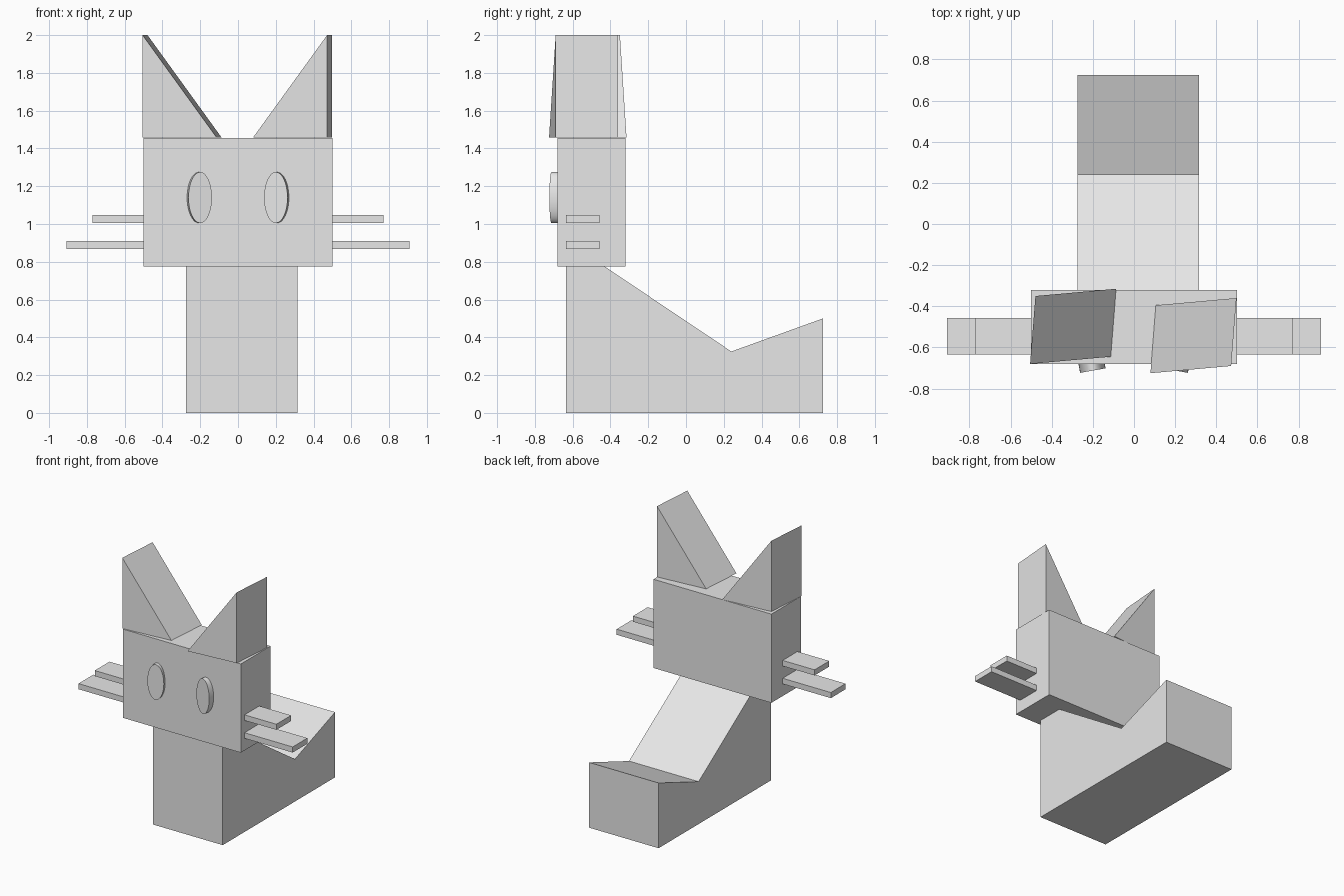
import bpy, bmesh
from math import radians
from mathutils import Matrix, Vector

default_cube = bpy.data.objects.get("Cube")
if default_cube:
    bpy.data.objects.remove(default_cube, do_unlink=True)

grey = bpy.data.materials.new("light grey")
grey.use_nodes = True
grey.diffuse_color = (0.8, 0.8, 0.8, 1)
grey.node_tree.nodes["Principled BSDF"].inputs["Base Color"].default_value = grey.diffuse_color


def add_object(name, bm):
    bmesh.ops.recalc_face_normals(bm, faces=bm.faces)
    mesh = bpy.data.meshes.new(name)
    bm.to_mesh(mesh)
    bm.free()
    mesh.materials.append(grey)
    obj = bpy.data.objects.new(name, mesh)
    bpy.context.collection.objects.link(obj)
    return obj


def prism(name, outline, offset):
    """Extrude a closed outline of 3D points along an offset."""
    bm = bmesh.new()
    face = bm.faces.new([bm.verts.new(p) for p in outline])
    extruded = bmesh.ops.extrude_face_region(bm, geom=[face], use_keep_orig=True)
    moved = [g for g in extruded["geom"] if isinstance(g, bmesh.types.BMVert)]
    bmesh.ops.translate(bm, verts=moved, vec=offset)
    return add_object(name, bm)


def box(name, low, high):
    low, high = Vector(low), Vector(high)
    bm = bmesh.new()
    bmesh.ops.create_cube(bm, size=1)
    bmesh.ops.scale(bm, vec=high - low, verts=bm.verts)
    bmesh.ops.translate(bm, vec=(low + high) / 2, verts=bm.verts)
    return add_object(name, bm)


# Body with sloping back and raised rear
side = [(-0.635, 0), (0.725, 0), (0.725, 0.5), (0.24, 0.325), (-0.435, 0.778), (-0.635, 0.778)]
prism("body", [(-0.275, y, z) for y, z in side], (0.59, 0, 0))

# Head
HEAD_TOP = 1.455
box("head", (-0.5, -0.68, 0.775), (0.5, -0.32, HEAD_TOP))

# Ears: right-angled wedges, both turned slightly the same way
for name, outer, inner in (("right_ear", (-0.505, -0.68), (-0.113, -0.645)),
                           ("left_ear", (0.472, -0.69), (0.08, -0.725))):
    base = HEAD_TOP + 0.003
    prism(name, [(*outer, base), (*inner, base), (*outer, 2.0)], (0.026, 0.33, 0))

# Eyes: oval discs, turned outwards
for name, sign in (("right_eye", -1), ("left_eye", 1)):
    bm = bmesh.new()
    bmesh.ops.create_cone(bm, cap_ends=True, segments=32, radius1=1, radius2=1, depth=0.08)
    placement = (Matrix.Translation((0.207 * sign, -0.673, 1.14))
                 @ Matrix.Rotation(radians(-10 * sign), 4, "Z")
                 @ Matrix.Rotation(radians(90), 4, "X")
                 @ Matrix.Diagonal((0.063, 0.135, 1, 1)))
    bmesh.ops.transform(bm, matrix=placement, verts=bm.verts)
    eye = add_object(name, bm)
    bpy.ops.object.select_all(action="DESELECT")
    eye.select_set(True)
    bpy.context.view_layer.objects.active = eye
    bpy.ops.object.shade_smooth_by_angle()

# Whiskers: flat bars on each side of the head
for level, reach, z in (("upper", 0.77, 1.005), ("lower", 0.908, 0.868)):
    for label, sign in (("right", -1), ("left", 1)):
        ends = sorted((0.45 * sign, reach * sign))
        box(f"{label}_{level}_whisker", (ends[0], -0.635, z), (ends[1], -0.457, z + 0.043))
